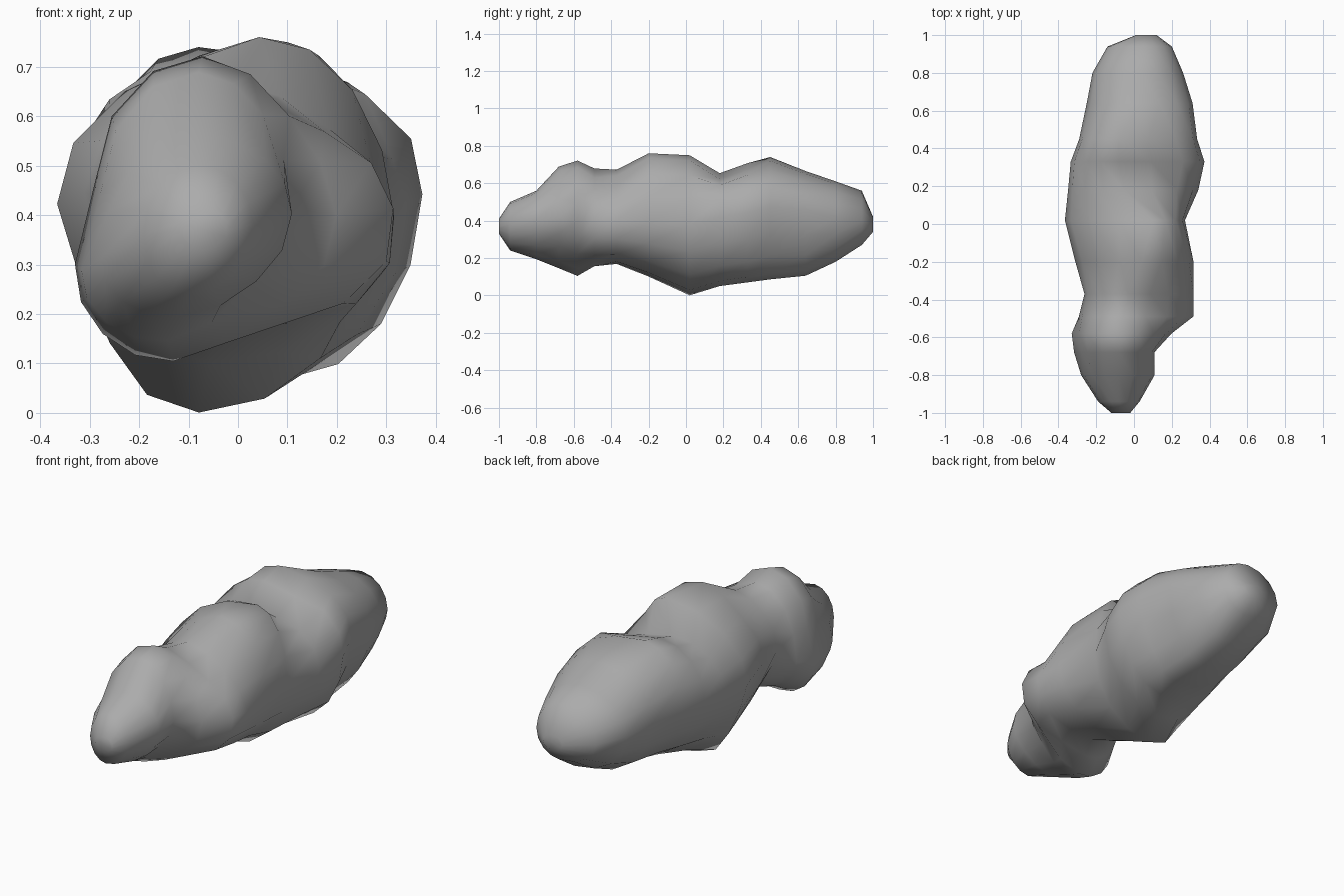
import bpy, bmesh, math
from mathutils import Vector

# Rock sections along its length:
# y, left x, right x, bottom z, top z, x of top, x of bottom, z of left, z of right
SECTIONS = [
    (-1.00, -.12, -.02, .33, .41, -.07, -.07, .37, .37),
    (-0.94, -.19, .03, .24, .50, -.08, -.10, .36, .38),
    (-0.80, -.28, .11, .19, .56, -.08, -.12, .31, .40),
    (-0.68, -.32, .11, .14, .69, -.08, -.14, .29, .41),
    (-0.58, -.335, .20, .10, .725, -.07, -.13, .30, .40),
    (-0.49, -.30, .315, .15, .69, -.06, -.10, .32, .42),
    (-0.37, -.27, .315, .165, .69, -.03, -.04, .42, .41),
    (-0.20, -.315, .315, .10, .765, .04, -.06, .45, .39),
    (0.02, -.37, .27, .0, .75, .10, -.08, .42, .38),
    (0.18, -.35, .34, .05, .66, -.05, .0, .44, .42),
    (0.33, -.335, .37, .07, .71, -.08, .10, .45, .44),
    (0.45, -.29, .33, .085, .74, -.08, .12, .43, .47),
    (0.64, -.25, .31, .105, .665, .03, .11, .42, .46),
    (0.80, -.22, .26, .18, .61, .04, .08, .41, .42),
    (0.94, -.14, .20, .27, .56, .05, .07, .40, .40),
    (1.00, .01, .12, .34, .42, .06, .06, .38, .38),
]
SIDES = 16


def ring(bm, s):
    y, x0, x1, z0, z1, xt, xb, zl, zr = s
    out = []
    for i in range(SIDES):
        a = 2 * math.pi * i / SIDES
        c, n = math.cos(a), math.sin(a)
        cx = xt if n > 0.001 else xb
        cz = zr if c > 0 else zl
        x = cx + (x1 - cx if c > 0 else cx - x0) * c
        z = cz + (z1 - cz if n > 0 else cz - z0) * n
        if abs(n) < 0.001:
            x = x1 if c > 0 else x0
        if abs(c) < 0.001:
            z = z1 if n > 0 else z0
        out.append(bm.verts.new((x, y, z)))
    return out


bm = bmesh.new()
rings = [ring(bm, s) for s in SECTIONS]
for a, b in zip(rings, rings[1:]):
    for i in range(SIDES):
        j = (i + 1) % SIDES
        bm.faces.new((a[i], a[j], b[j], b[i]))
bm.faces.new(rings[0])
bm.faces.new(rings[-1])

# Dents (negative) and swellings (positive) between the lobes
for centre, radius, depth in [
    ((.08, .25, .66), .12, -.03),
    ((.12, -.48, .62), .15, -.05),
    ((.24, -.40, .57), .14, -.03),
    ((.24, -.42, .25), .13, .04),
    ((.07, -.65, .20), .15, -.05),
    ((-.28, -.62, .43), .10, -.035),
    ((-.19, -.24, .67), .17, -.05),
    ((-.30, .02, .20), .16, -.04),
    ((.27, .52, .20), .12, -.03),
    ((.28, .36, .62), .14, .03),
    ((-.22, -.35, .25), .15, -.03),
]:
    c = Vector(centre)
    axis = Vector((c.x, 0, c.z - .4)).normalized()
    for v in bm.verts:
        v.co += axis * depth * math.exp(-((v.co - c).length / radius) ** 2)

bmesh.ops.recalc_face_normals(bm, faces=bm.faces)
mesh = bpy.data.meshes.new("rock")
bm.to_mesh(mesh)
bm.free()
rock = bpy.data.objects.new("rock", mesh)
bpy.context.collection.objects.link(rock)
for p in mesh.polygons:
    p.use_smooth = True

# Dark grey stone
stone = bpy.data.materials.new("stone")
stone.diffuse_color = (.41, .41, .41, 1)
mesh.materials.append(stone)
